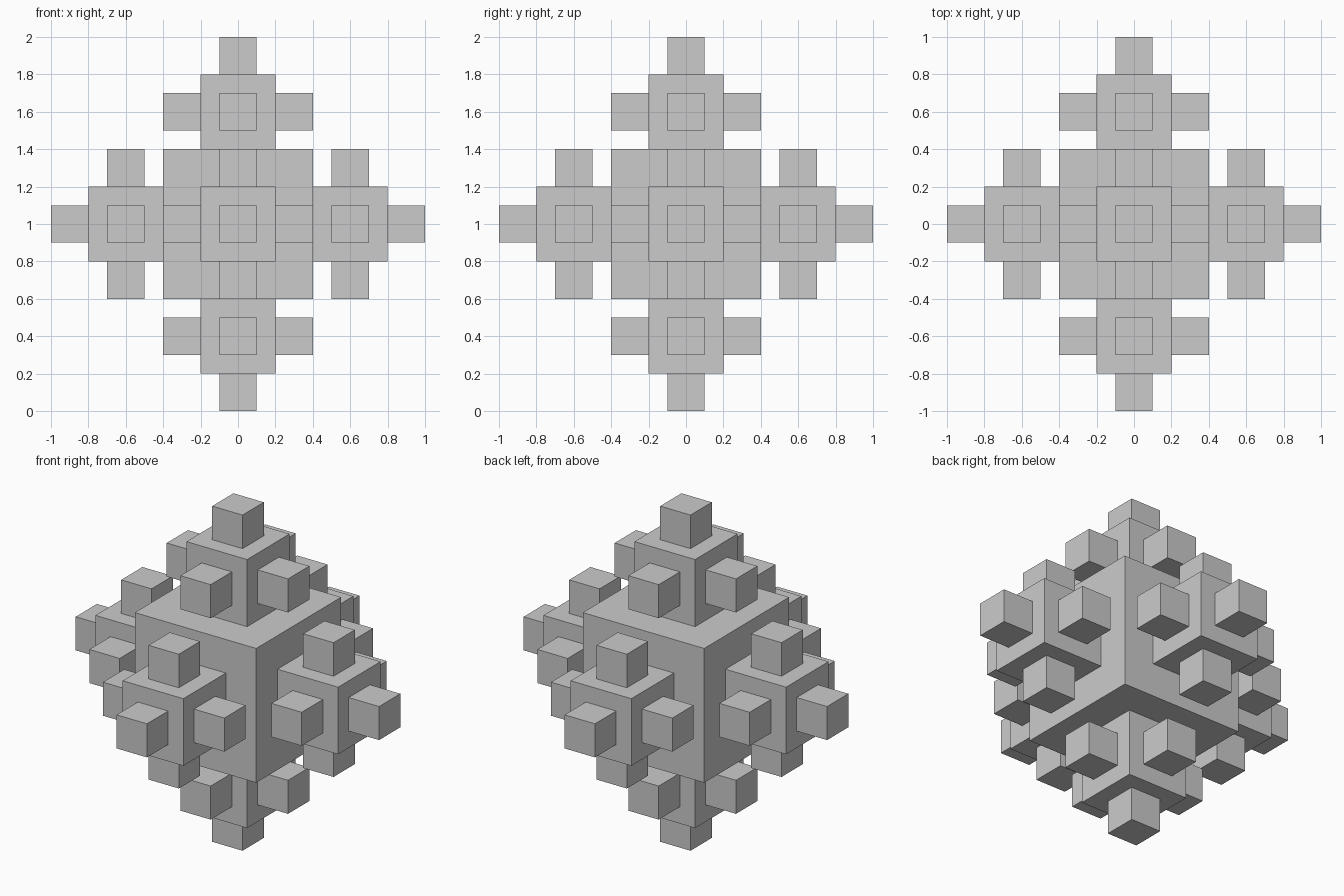
import bpy
from mathutils import Vector

if "Cube" in bpy.data.objects:
    bpy.data.objects.remove(bpy.data.objects["Cube"])

DIRECTIONS = [Vector(d) for d in (
    (1, 0, 0), (-1, 0, 0), (0, 1, 0), (0, -1, 0), (0, 0, 1), (0, 0, -1))]
NAMES = ["core_cube", "branch_cube", "tip_cube"]


def add_cube(centre, size, level=0, outward=None):
    """Add a cube, then half-size cubes on each of its exposed faces."""
    bpy.ops.mesh.primitive_cube_add(size=size, location=centre)
    cube = bpy.context.object
    cube.name = cube.data.name = NAMES[level]
    if level + 1 == len(NAMES):
        return
    for d in DIRECTIONS:
        # Skip the face that sits on the parent cube
        if outward is None or d != -outward:
            add_cube(centre + d * size * 0.75, size / 2, level + 1, d)


# Core with six branches, each carrying five tips
add_cube(Vector((0, 0, 1)), 0.8)
